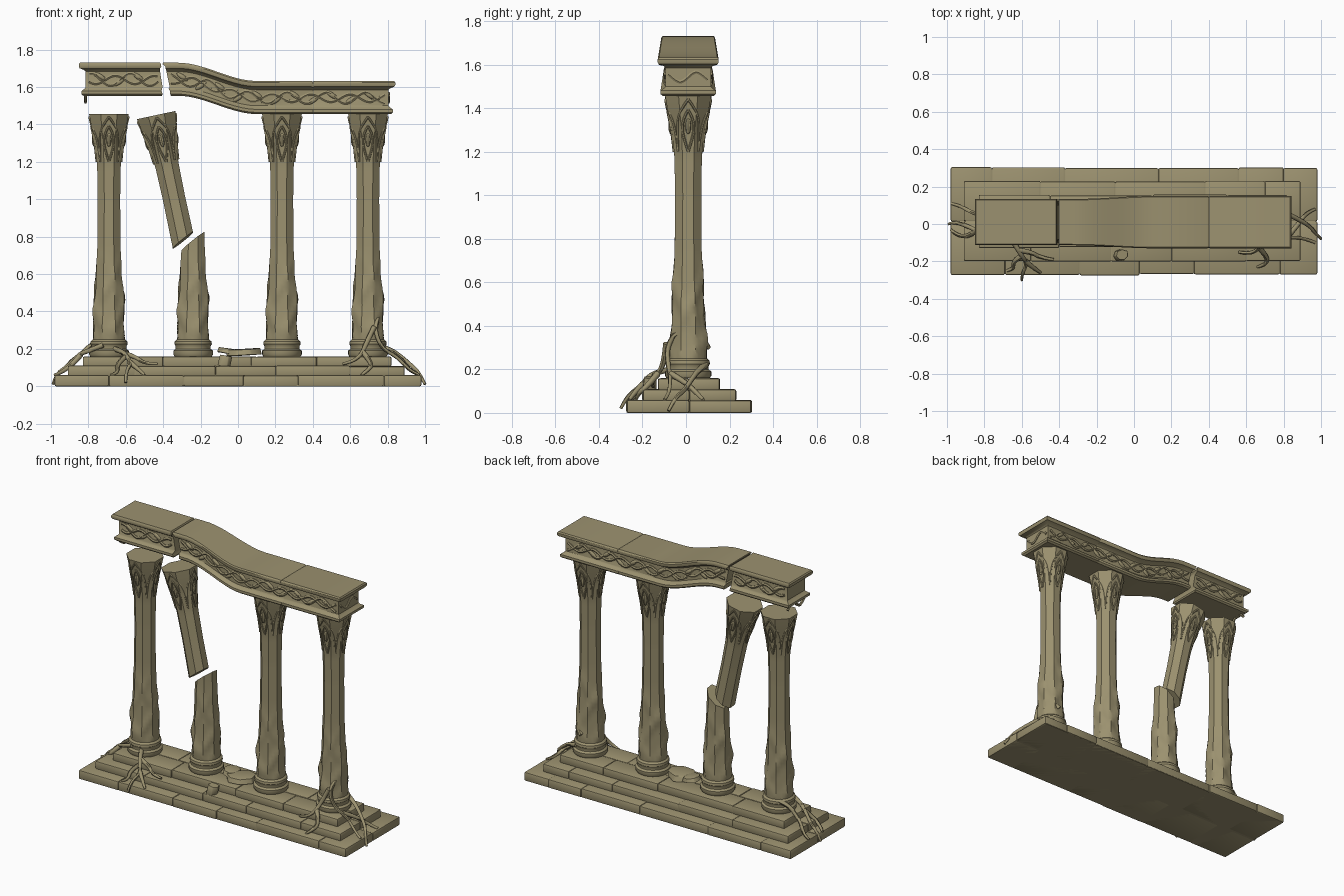
import bpy, bmesh, math, random
from mathutils import Matrix, Vector

random.seed(4)
if "Cube" in bpy.data.objects:
    bpy.data.objects.remove(bpy.data.objects["Cube"])

stone = bpy.data.materials.new("weathered_stone")
stone.use_nodes = True
COLOUR = (0.33, 0.285, 0.16, 1)
stone.diffuse_color = COLOUR
shader = stone.node_tree.nodes["Principled BSDF"]
shader.inputs["Base Color"].default_value = COLOUR
shader.inputs["Roughness"].default_value = 0.9
CY = 0.01  # depth centre of columns and beams


def finish(name, bm, angle=35):
    bmesh.ops.recalc_face_normals(bm, faces=bm.faces)
    me = bpy.data.meshes.new(name)
    bm.to_mesh(me)
    bm.free()
    me.materials.append(stone)
    me.shade_smooth()
    me.set_sharp_from_angle(angle=math.radians(angle))
    ob = bpy.data.objects.new(name, me)
    bpy.context.collection.objects.link(ob)
    return ob


def add_tubes(bm, paths, radius, taper=1.0):
    """Add smooth round tubes along lists of points."""
    cu = bpy.data.curves.new("path", "CURVE")
    cu.dimensions = "3D"
    cu.bevel_depth, cu.bevel_resolution, cu.resolution_u = radius, 1, 4
    cu.use_fill_caps = True
    for pts in paths:
        sp = cu.splines.new("NURBS")
        sp.points.add(len(pts) - 1)
        for i, p in enumerate(pts):
            sp.points[i].co = (*p, 1)
            sp.points[i].radius = 1 + (taper - 1) * i / (len(pts) - 1)
        sp.order_u, sp.use_endpoint_u = 3, True
    ob = bpy.data.objects.new("path", cu)
    me = bpy.data.meshes.new_from_object(ob)
    bm.from_mesh(me)
    bpy.data.objects.remove(ob)
    bpy.data.meshes.remove(me)


def add_leaf(bm, at, size, turn=None):
    m = Matrix.Translation(at) @ (turn or Matrix()) @ Matrix.Diagonal((*size, 1))
    bmesh.ops.create_uvsphere(bm, u_segments=8, v_segments=6, radius=1, matrix=m)


# Stepped plinth: worn blocks around a solid core
def step(name, x0, x1, y0, y1, z0, z1, front, back):
    bm = bmesh.new()
    mid = (y0 + y1) / 2

    def box(a, b, c, d, top, worn):
        size = (b - a, d - c, top - z0)
        m = Matrix.Translation(((a + b) / 2, (c + d) / 2, (z0 + top) / 2))
        new = bmesh.ops.create_cube(bm, size=1, matrix=m @ Matrix.Diagonal((*size, 1)))["verts"]
        if worn:
            edges = list({e for v in new for e in v.link_edges})
            bmesh.ops.bevel(bm, geom=edges, offset=0.008, segments=2, affect="EDGES", profile=0.5)

    box(x0 + 0.01, x1 - 0.01, y0 + 0.01, y1 - 0.01, z1 - 0.006, False)
    for cuts, a, b, sign in ((front, y0, mid, 1), (back, mid, y1, -1)):
        marks = [x0, *cuts, x1]
        for left, right in zip(marks, marks[1:]):
            wear = random.uniform(0, 0.008)
            lo, hi = (a + wear, b) if sign > 0 else (a, b - wear)
            box(left, right, lo, hi, z1 - random.uniform(0, 0.004), True)
    finish(name, bm)


step("bottom_step", -0.98, 0.98, -0.275, 0.305, 0, 0.06,
     (-0.69, -0.29, 0.03, 0.32, 0.78), (-0.76, -0.37, 0.13, 0.56, 0.8))
step("middle_step", -0.91, 0.89, -0.205, 0.235, 0.055, 0.11,
     (-0.55, -0.12, 0.2, 0.6), (-0.5, -0.1, 0.38, 0.7))
step("top_step", -0.83, 0.82, -0.13, 0.16, 0.105, 0.16,
     (-0.4, 0.07, 0.42), (-0.45, 0.1, 0.5))

# Columns: round foot, octagonal carved shaft, flaring capital
PROFILE = [(0.16, 0.1), (0.17, 0.106), (0.19, 0.106), (0.2, 0.094), (0.215, 0.094),
           (0.225, 0.1), (0.24, 0.098), (0.25, 0.086), (0.3, 0.08), (0.45, 0.073),
           (0.75, 0.062), (1.0, 0.06), (1.18, 0.063), (1.3, 0.075), (1.4, 0.096), (1.455, 0.106)]


def apothem(z):
    for (za, ra), (zb, rb) in zip(PROFILE, PROFILE[1:]):
        if z <= zb:
            return ra + (rb - ra) * max(0, z - za) / (zb - za)
    return PROFILE[-1][1]


def surface(t, z, lift=0.0):
    r = apothem(z)
    if z > 0.26:
        r /= math.cos((t + math.pi / 8) % (math.pi / 4) - math.pi / 8)
        fade = max(0, min(1, (0.72 - z) / 0.2, (z - 0.26) / 0.05))
        r += fade * 0.009 * max(0, math.sin(2 * t + 17 * z)) ** 2
        r += fade * 0.007 * max(0, math.sin(3 * t - 23 * z)) ** 2
    r += lift
    return Vector((r * math.cos(t), r * math.sin(t), z))


def column_mesh():
    bm = bmesh.new()
    n = 32
    levels = [z for z, r in PROFILE[:8]] + [0.27 + 0.0237 * i for i in range(51)]
    rings = [[bm.verts.new(surface(2 * math.pi * k / n, z)) for k in range(n)] for z in levels]
    for a, b in zip(rings, rings[1:]):
        for k in range(n):
            bm.faces.new((a[k], a[k - 1], b[k - 1], b[k]))
    bm.faces.new(rings[0])
    bm.faces.new(rings[-1])
    # pointed arches and leaf ribs on the capital
    ribs = []
    for q in range(4):
        t0 = q * math.pi / 2
        for s in (-1, 1):
            ribs.append([surface(t0 + s * w, z, 0.001) for w, z in
                         ((0.78, 1.2), (0.72, 1.28), (0.6, 1.35), (0.3, 1.4), (0, 1.44))])
            ribs.append([surface(t0 + s * w, z, 0.001) for w, z in
                         ((0, 1.2), (0.3, 1.27), (0.34, 1.32), (0.15, 1.37), (0, 1.39))])
        add_leaf(bm, surface(t0, 1.32), (0.012, 0.014, 0.04), Matrix.Rotation(t0, 4, "Z"))
    add_tubes(bm, ribs, 0.006)
    return bm


def slice_off(bm, point, upper):
    """Cut along a sloping break and close it."""
    geom = bm.verts[:] + bm.edges[:] + bm.faces[:]
    bmesh.ops.bisect_plane(bm, geom=geom, plane_co=point, plane_no=(-0.8, 0.12, 1),
                           clear_outer=upper, clear_inner=not upper)
    bmesh.ops.holes_fill(bm, edges=[e for e in bm.edges if e.is_boundary], sides=0)


for name, x in (("right_column", -0.69), ("inner_left_column", 0.235), ("left_column", 0.695)):
    bm = column_mesh()
    bm.transform(Matrix.Translation((x, CY, 0)))
    finish(name, bm)
bm = column_mesh()
bm.transform(Matrix.Translation((-0.24, CY, 0)))
slice_off(bm, (-0.24, CY, 0.775), True)
finish("broken_column_stump", bm)
bm = column_mesh()
bm.transform(Matrix.Translation((-0.437, CY, 1.45)) @ Matrix.Rotation(-0.21, 4, "Y")
             @ Matrix.Translation((0, 0, -1.455)))
slice_off(bm, (-0.295, CY, 0.78), False)
finish("broken_column_top", bm)

# Entablature: moulded section swept along x, mouldings returned at the outer end
SECTION = [(0.116, 1.455), (0.127, 1.464), (0.127, 1.48), (0.11, 1.492), (0.104, 1.5),
           (0.104, 1.585), (0.114, 1.594), (0.136, 1.602), (0.14, 1.61), (0.14, 1.624), (0.134, 1.632)]
FRIEZE = 0.104


def lift_at(x):
    u = max(0, min(1, (0.1 - x) / 0.42))
    return 0.098 * u * u * (3 - 2 * u)


def beam(name, stations, outer, broken):
    bm = bmesh.new()
    rings = []
    for x in stations:
        squeeze = 1 - 1.2 * lift_at(x) - (0.025 if x == 0.4 else 0)
        ring = []
        for w, z in SECTION:
            px = x
            if x == outer:
                px += math.copysign(w - FRIEZE, x)
            elif x == broken:
                px += (1.545 - z) * (0.24 if x > -0.4 else 0.05) + random.uniform(-0.006, 0.006)
            drop = 0.004 if x == 0.4 and z > 1.6 else 0
            ring.append([bm.verts.new((px, CY + s * w * squeeze, z + lift_at(x) - drop)) for s in (-1, 1)])
        rings.append(ring)
    last = len(SECTION) - 1
    for a, b in zip(rings, rings[1:]):
        for i in range(last):
            for s in (0, 1):
                bm.faces.new((a[i][s], b[i][s], b[i + 1][s], a[i + 1][s]))
        for i in (0, last):
            bm.faces.new((a[i][0], b[i][0], b[i][1], a[i][1]))
    for r in (rings[0], rings[-1]):
        for i in range(last):
            bm.faces.new((r[i][0], r[i][1], r[i + 1][1], r[i + 1][0]))
    # carved scrolling vines and leaves on the frieze
    lo, hi = min(stations) + 0.02, max(stations) - 0.02
    for s in (-1, 1):
        xs = [lo + (hi - lo) * i / 40 for i in range(41)]

        def spot(x, wave):
            return Vector((x, CY + s * FRIEZE * (1 - 1.2 * lift_at(x)), 1.543 + lift_at(x) + wave))
        for phase, height in ((0, 0.032), (2.4, 0.022)):
            add_tubes(bm, [[spot(x, height * math.sin(30 * x + phase)) for x in xs]], 0.009)
        for k in range(int((hi - lo) / 0.1)):
            x, side = lo + 0.06 + 0.1 * k, (-1) ** k
            add_leaf(bm, spot(x, 0.014 * side), (0.036, 0.01, 0.013),
                     Matrix.Rotation(0.6 * side, 4, "Y"))
    ends = [(outer, CY + y, 1.543 + 0.028 * math.sin(40 * y)) for y in (-0.09, -0.05, -0.02, 0.02, 0.05, 0.09)]
    add_tubes(bm, [ends], 0.009)
    finish(name, bm)


beam("right_beam", [-0.815, -0.7, -0.55, -0.41], -0.815, -0.41)
beam("left_beam", [-0.378] + [-0.34 + 0.04 * i for i in range(13)] + [0.393, 0.4, 0.407, 0.805], 0.805, -0.378)


# Fallen rubble
def rock(name, at, size, turn):
    bm = bmesh.new()
    bmesh.ops.create_cone(bm, cap_ends=True, segments=7, radius1=1, radius2=0.88, depth=1)
    for v in bm.verts:
        v.co *= random.uniform(0.85, 1.1)
    bmesh.ops.bevel(bm, geom=bm.edges[:], offset=0.06, segments=1, affect="EDGES")
    bm.transform(Matrix.Translation(at) @ Matrix.Rotation(turn, 4, "Y") @ Matrix.Diagonal((*size, 1)))
    finish(name, bm)


rock("large_rubble_slab", (0.03, -0.01, 0.182), (0.1, 0.09, 0.035), -0.05)
rock("small_rubble_slab", (-0.06, 0.02, 0.19), (0.06, 0.07, 0.03), 0.15)
rock("rubble_stone", (-0.07, -0.165, 0.135), (0.04, 0.035, 0.06), 0.2)

# Creeping roots
right_roots = [
    [(-0.74, 0.08, 0.24), (-0.79, 0.06, 0.22), (-0.84, 0.05, 0.17), (-0.9, 0.08, 0.13), (-0.94, 0.1, 0.07), (-0.98, 0.11, 0.06)],
    [(-0.72, -0.08, 0.22), (-0.8, -0.06, 0.19), (-0.85, -0.03, 0.17), (-0.92, 0, 0.1), (-0.97, 0.01, 0.07), (-0.99, 0, 0.01)],
    [(-0.84, -0.03, 0.17), (-0.88, -0.07, 0.12), (-0.95, -0.06, 0.07), (-0.98, -0.03, 0.06)],
    [(-0.66, -0.07, 0.2), (-0.63, -0.12, 0.19), (-0.6, -0.17, 0.17), (-0.57, -0.21, 0.12), (-0.6, -0.27, 0.08), (-0.6, -0.3, 0.02)],
    [(-0.62, -0.14, 0.18), (-0.55, -0.15, 0.16), (-0.5, -0.18, 0.12), (-0.43, -0.19, 0.12)],
    [(-0.6, -0.17, 0.16), (-0.65, -0.2, 0.12), (-0.64, -0.24, 0.07), (-0.68, -0.25, 0.06)],
    [(-0.58, -0.2, 0.13), (-0.53, -0.24, 0.09), (-0.5, -0.26, 0.06)],
]
left_roots = [
    [(0.7, 0.1, 0.3), (0.76, 0.07, 0.36), (0.75, -0.04, 0.38), (0.73, -0.09, 0.3), (0.77, -0.08, 0.2), (0.85, -0.07, 0.16), (0.92, -0.08, 0.08), (0.97, -0.1, 0.06)],
    [(0.74, 0.09, 0.22), (0.81, 0.06, 0.2), (0.87, 0.03, 0.16), (0.94, -0.01, 0.1), (0.97, -0.05, 0.07), (1, -0.08, 0.01)],
    [(0.82, -0.07, 0.18), (0.88, 0, 0.14), (0.92, 0.06, 0.08), (0.97, 0.08, 0.06)],
    [(0.73, -0.09, 0.32), (0.68, -0.1, 0.22), (0.66, -0.14, 0.17), (0.61, -0.16, 0.13), (0.56, -0.15, 0.12)],
    [(0.67, -0.13, 0.18), (0.72, -0.18, 0.12), (0.7, -0.22, 0.09), (0.66, -0.23, 0.06)],
]
for name, paths in (("right_roots", right_roots), ("left_roots", left_roots)):
    bm = bmesh.new()
    add_tubes(bm, paths, 0.015, 0.5)
    finish(name, bm, 60)
